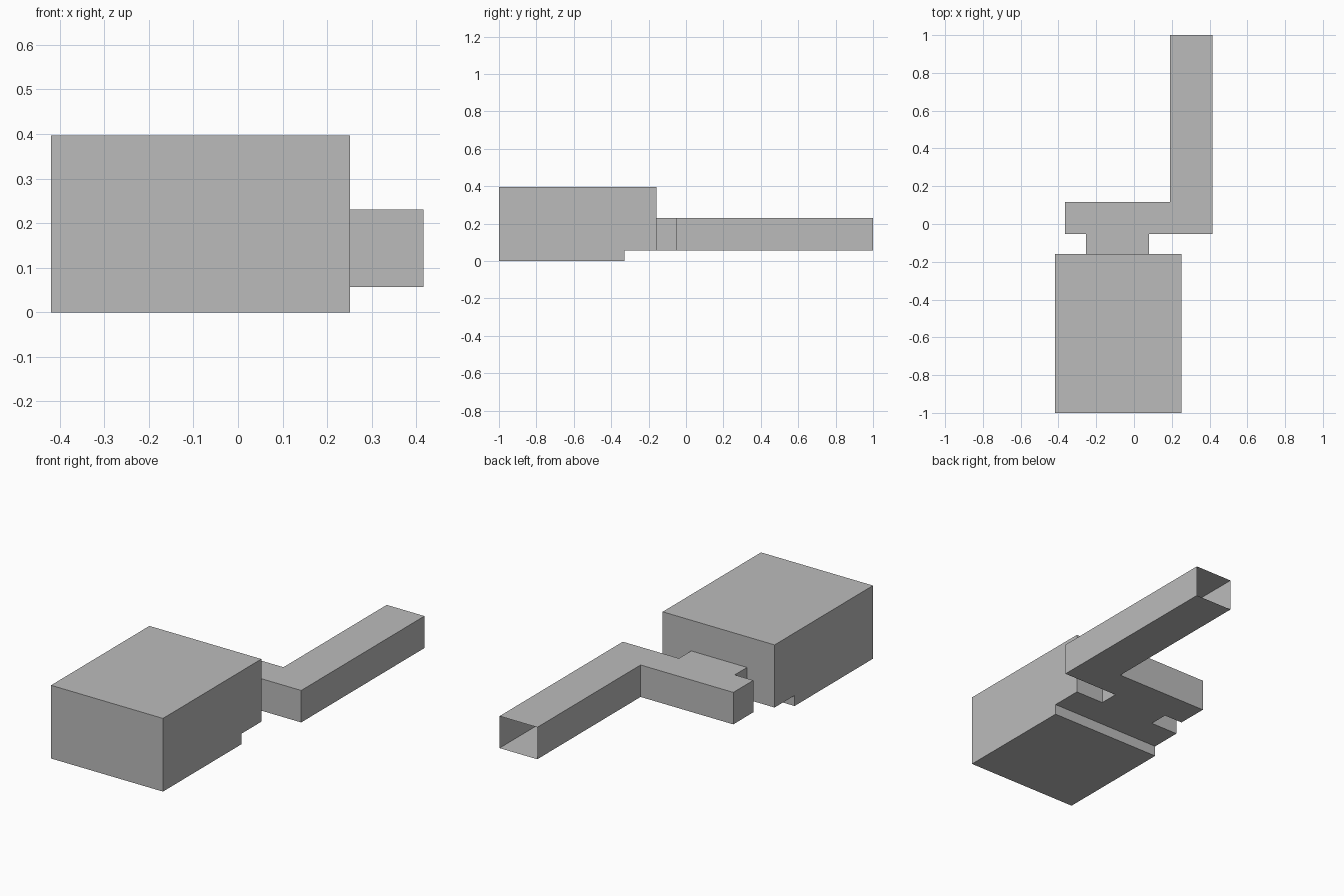
import bpy, bmesh

if "Cube" in bpy.data.objects:
    bpy.data.objects.remove(bpy.data.objects["Cube"])

grey = bpy.data.materials.new("wall_grey")
grey.diffuse_color = (0.5, 0.5, 0.5, 1)
grey.use_nodes = True
grey.node_tree.nodes["Principled BSDF"].inputs["Base Color"].default_value = grey.diffuse_color


def prism(name, outline, place, lo, hi, skip=(), panels=()):
    """Thin-walled prism: outline swept from lo to hi, leaving out some sides."""
    bm = bmesh.new()
    a = [bm.verts.new(place(p, lo)) for p in outline]
    b = [bm.verts.new(place(p, hi)) for p in outline]
    bm.faces.new(a)
    bm.faces.new(b)
    n = len(outline)
    for i in range(n):
        if i not in skip:
            j = (i + 1) % n
            bm.faces.new((a[i], a[j], b[j], b[i]))
    for pts in panels:
        bm.faces.new([bm.verts.new(p) for p in pts])
    bmesh.ops.remove_doubles(bm, verts=bm.verts, dist=1e-5)
    bmesh.ops.recalc_face_normals(bm, faces=bm.faces)
    mesh = bpy.data.meshes.new(name)
    bm.to_mesh(mesh)
    bm.free()
    mesh.materials.append(grey)
    obj = bpy.data.objects.new(name, mesh)
    bpy.context.collection.objects.link(obj)
    return obj


FLOOR, CEIL, TOP = 0.057, 0.23, 0.396
LEFT, RIGHT, BACK = -0.419, 0.251, -0.159
DOOR_L, DOOR_R = -0.254, 0.08

# Main room: stepped side profile, back wall with a doorway cut out
back_wall = [(x, BACK, z) for x, z in (
    (LEFT, FLOOR), (DOOR_L, FLOOR), (DOOR_L, CEIL), (DOOR_R, CEIL),
    (DOOR_R, FLOOR), (RIGHT, FLOOR), (RIGHT, TOP), (LEFT, TOP))]
prism("main_room",
      [(-1, 0), (-0.33, 0), (-0.33, FLOOR), (BACK, FLOOR), (BACK, TOP), (-1, TOP)],
      lambda p, t: (t, p[0], p[1]), LEFT, RIGHT, skip=(3,), panels=[back_wall])

# Corridor: doorway neck, cross passage and long leg with an open end
prism("corridor",
      [(DOOR_L, BACK), (DOOR_L, -0.054), (-0.365, -0.054), (-0.365, 0.117),
       (0.19, 0.117), (0.19, 1), (0.416, 1), (0.416, -0.054),
       (DOOR_R, -0.054), (DOOR_R, BACK)],
      lambda p, t: (p[0], p[1], t), FLOOR, CEIL, skip=(5, 9))
